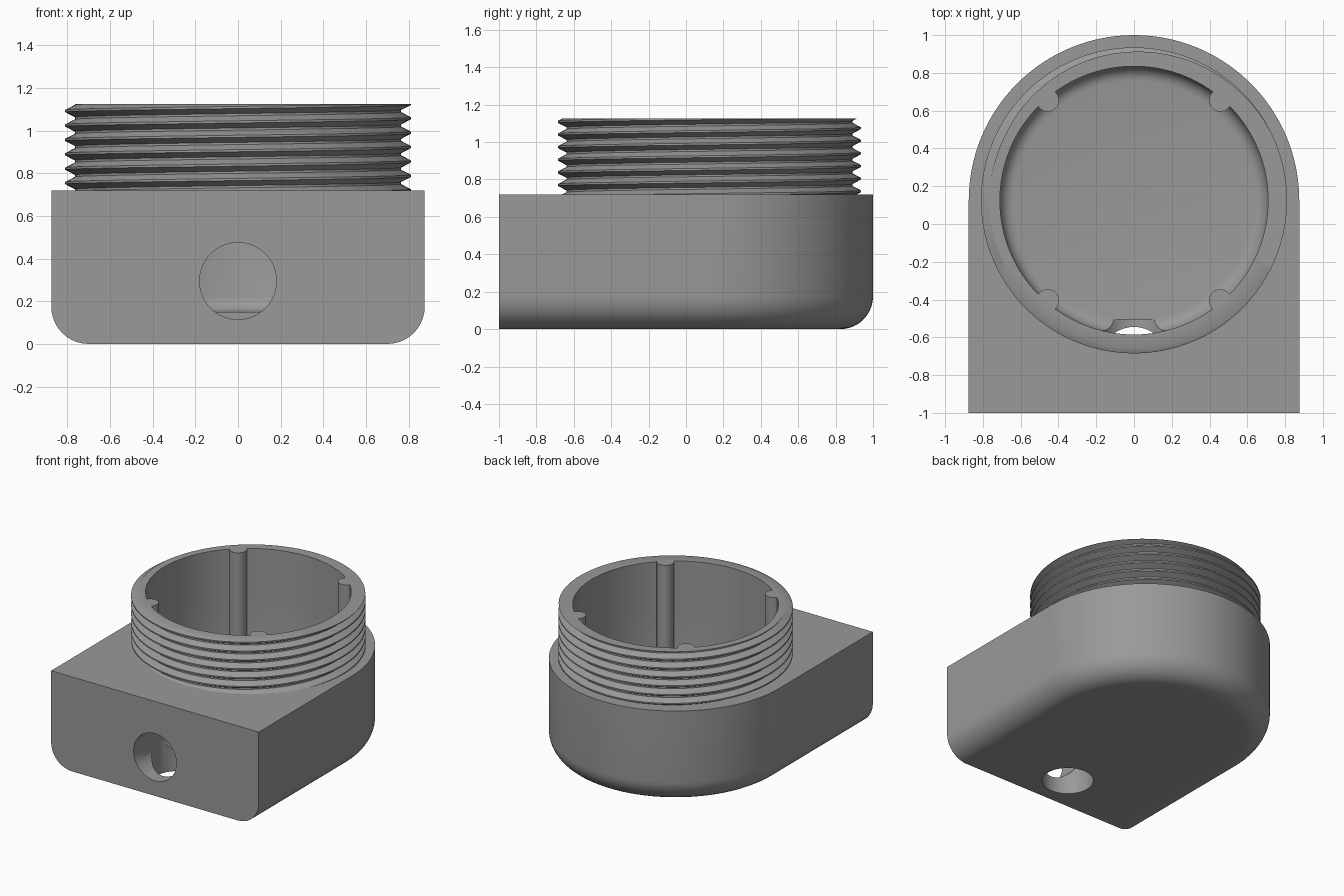
import bpy, bmesh, math

if "Cube" in bpy.data.objects:
    bpy.data.objects.remove(bpy.data.objects["Cube"])

CY = 0.125            # centre of the round chamber along y
W, H, R = 0.875, 0.72, 0.175   # body half width, body height, lower edge radius
TOP, BORE = 1.125, 0.71        # rim height, chamber radius
FLOOR, FILLET = 0.15, 0.075
PITCH, ROOT, CREST = 0.0675, 0.765, 0.81

grey = bpy.data.materials.new("plain_grey")
grey.diffuse_color = (0.32, 0.32, 0.32, 1)
grey.use_nodes = True
grey.node_tree.nodes["Principled BSDF"].inputs["Base Color"].default_value = grey.diffuse_color


def loft(name, rows, caps=True):
    """Join closed loops of equal length into a skin."""
    bm = bmesh.new()
    loops = [[bm.verts.new(p) for p in row] for row in rows]
    n = len(rows[0])
    for a, b in zip(loops, loops[1:]):
        for i in range(n):
            j = (i + 1) % n
            bm.faces.new((a[i], a[j], b[j], b[i]))
    if caps:
        bm.faces.new(loops[0])
        bm.faces.new(loops[-1])
    bmesh.ops.remove_doubles(bm, verts=bm.verts, dist=1e-5)
    bmesh.ops.recalc_face_normals(bm, faces=bm.faces)
    me = bpy.data.meshes.new(name)
    bm.to_mesh(me)
    bm.free()
    me.materials.append(grey)
    ob = bpy.data.objects.new(name, me)
    bpy.context.collection.objects.link(ob)
    return ob


def ring(r, z, n=128, x=0, y=CY):
    return [(x + r * math.cos(2 * math.pi * i / n),
             y + r * math.sin(2 * math.pi * i / n), z) for i in range(n)]


def smooth(ob, angle=30):
    bpy.ops.object.select_all(action='DESELECT')
    ob.select_set(True)
    bpy.context.view_layer.objects.active = ob
    bpy.ops.object.shade_smooth_by_angle(angle=math.radians(angle))


def cut(ob, cutter):
    bpy.context.view_layer.objects.active = ob
    m = ob.modifiers.new("cut", 'BOOLEAN')
    m.operation, m.solver, m.object = 'DIFFERENCE', 'EXACT', cutter
    bpy.ops.object.modifier_apply(modifier=m.name)
    bpy.data.objects.remove(cutter)


# Body: straight front, round back, rounded lower edge
def outline(inset, z, n=64):
    r = W - inset
    arc = [(r * math.cos(math.pi * i / n), CY + r * math.sin(math.pi * i / n), z)
           for i in range(n + 1)]
    return [(r, -1, z)] + arc + [(-r, -1, z)]


steps = [math.pi / 2 * i / 10 for i in range(11)]
body = loft("body", [outline(R * (1 - math.sin(a)), R * (1 - math.cos(a))) for a in steps]
            + [outline(0, H)])

# Round chamber with a filleted floor
chamber = loft("chamber_cutter",
               [ring(BORE - FILLET * (1 - math.sin(a)), FLOOR + FILLET * (1 - math.cos(a)))
                for a in steps[::2]] + [ring(BORE, H + 0.2)])
cut(body, chamber)

# Cable passage: in from the front, with a drop hole through the bottom
HR, HZ, HY = 0.18, 0.295, -0.725
front = loft("front_hole_cutter",
             [[(x, y, z) for x, z, _ in ring(HR, 0, 64, 0, HZ)] for y in (-1.2, -0.506)])
cut(body, front)
cut(body, loft("bottom_hole_cutter", [ring(HR, z, 64, 0, HY) for z in (-0.2, HZ)]))
smooth(body)


# Threaded neck: radius follows a helix
def thread_radius(phase):
    t = abs((phase % 1) * 2 - 1)              # 0 at the crest, 1 at the root
    return CREST - (CREST - ROOT) * min(1, max(0, (t - 0.15) / 0.7))


N = 128
stops = (0, 0.075, 0.425, 0.575, 0.925)       # profile corners within one turn
rows = []
for turn in range(-1, 8):
    for s in stops:
        row = []
        for i in range(N):
            z = min(TOP, max(H, H + PITCH * (turn + s + i / N)))
            r = thread_radius((z - H) / PITCH - i / N)
            a = 2 * math.pi * i / N + math.pi
            row.append((r * math.cos(a), CY + r * math.sin(a), z))
        rows.append(row)


def helix_seam(rows):
    """Link the last column to the next turn so the thread is continuous."""
    k = len(stops)
    return [[rows[j][i] for i in range(N)] + [rows[min(j + k, len(rows) - 1)][0]]
            for j in range(len(rows))]


bm = bmesh.new()
grid = [[bm.verts.new(p) for p in row] for row in helix_seam(rows)]
for a, b in zip(grid, grid[1:]):
    for i in range(N):
        bm.faces.new((a[i], a[i + 1], b[i + 1], b[i]))
# Flat rim and inner wall
rim = [bm.verts.new(p) for p in rows[-1]]
inner = [[bm.verts.new((BORE * math.cos(t), CY + BORE * math.sin(t), z))
          for t in [2 * math.pi * i / N + math.pi for i in range(N)]] for z in (TOP, H)]
for a, b in zip([rim] + inner, inner):
    for i in range(N):
        j = (i + 1) % N
        bm.faces.new((a[i], a[j], b[j], b[i]))
bmesh.ops.remove_doubles(bm, verts=bm.verts, dist=1e-5)
bmesh.ops.dissolve_degenerate(bm, dist=1e-5, edges=bm.edges)
bmesh.ops.recalc_face_normals(bm, faces=bm.faces)
me = bpy.data.meshes.new("threaded_neck")
bm.to_mesh(me)
bm.free()
me.materials.append(grey)
neck = bpy.data.objects.new("threaded_neck", me)
bpy.context.collection.objects.link(neck)
smooth(neck)

# Four slim pillars along the chamber wall
for sx in (-1, 1):
    for sy in (-1, 1):
        pillar = loft("pillar", [ring(0.06, z, 32, sx * 0.457, CY + sy * 0.53)
                                 for z in (FLOOR - 0.02, TOP)])
        smooth(pillar)
